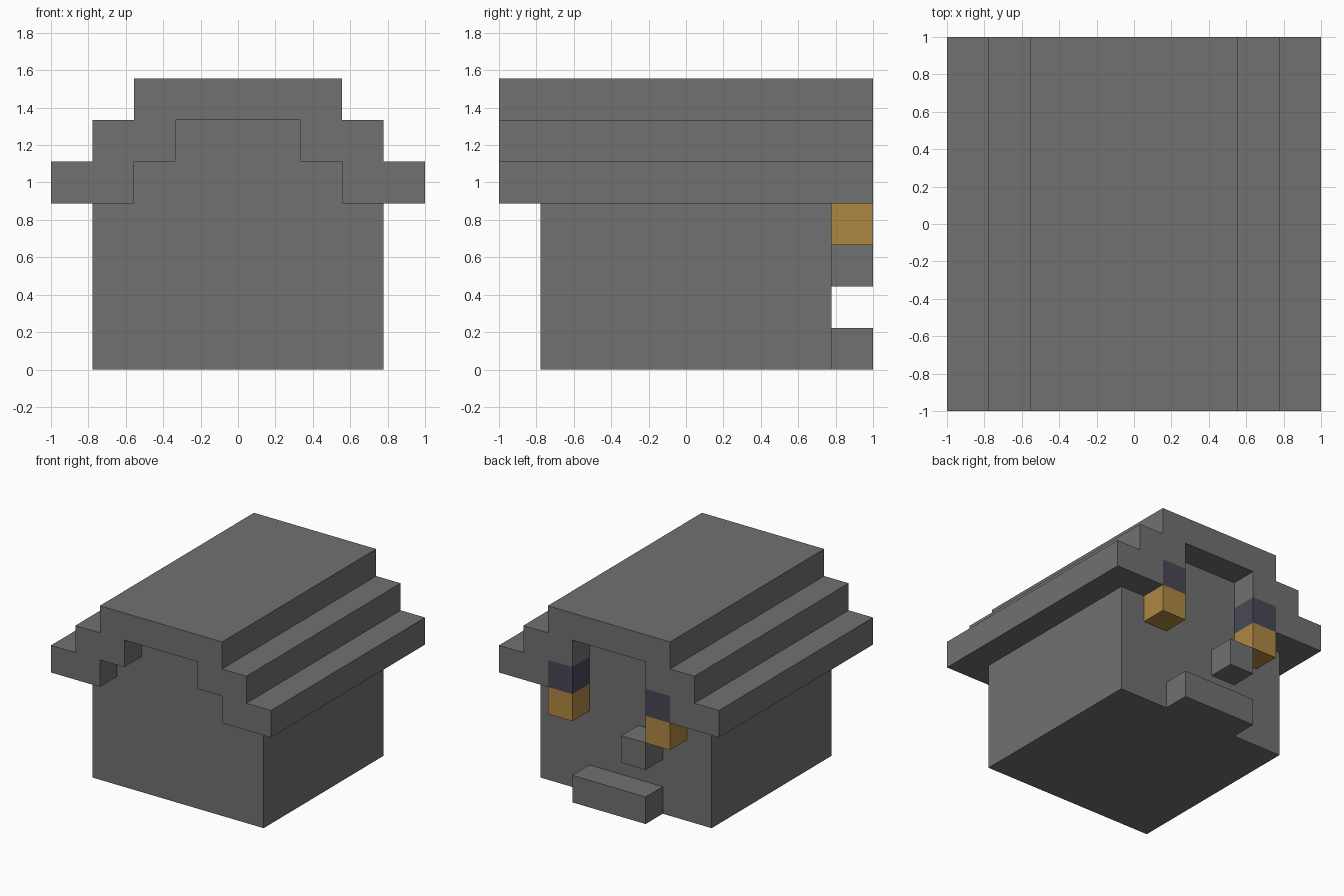
import bpy
import bmesh

U = 2 / 9  # one block of the grid

cube = bpy.data.objects.get("Cube")
if cube:
    bpy.data.objects.remove(cube, do_unlink=True)


def material(name, rgb):
    mat = bpy.data.materials.new(name)
    mat.use_nodes = True
    mat.diffuse_color = (*rgb, 1)
    mat.node_tree.nodes["Principled BSDF"].inputs["Base Color"].default_value = (*rgb, 1)
    return mat


stone = material("stone grey", (0.165, 0.165, 0.165))
amber = material("lamp amber", (0.43, 0.245, 0.056))
slate = material("dark slate", (0.067, 0.066, 0.092))


def extrude_profile(name, outline, y0, y1, mat):
    """Extrude an x-z outline, given in blocks, from y0 to y1."""
    bm = bmesh.new()
    face = bm.faces.new([bm.verts.new((x * U, y0 * U, z * U)) for x, z in outline])
    moved = bmesh.ops.extrude_face_region(bm, geom=[face])["geom"]
    verts = [v for v in moved if isinstance(v, bmesh.types.BMVert)]
    bmesh.ops.translate(bm, verts=verts, vec=(0, (y1 - y0) * U, 0))
    bmesh.ops.recalc_face_normals(bm, faces=bm.faces)
    mesh = bpy.data.meshes.new(name)
    bm.to_mesh(mesh)
    bm.free()
    mesh.materials.append(mat)
    obj = bpy.data.objects.new(name, mesh)
    bpy.context.collection.objects.link(obj)
    return obj


def block(name, x0, x1, z0, z1, mat):
    """Block standing out one unit from the back wall."""
    return extrude_profile(name, [(x0, z0), (x1, z0), (x1, z1), (x0, z1)], 3.5, 4.5, mat)


def mirrored(half):
    return half + [(-x, z) for x, z in reversed(half)]


# House body with its stepped gable
gable = [(2.5, 4), (2.5, 5), (1.5, 5), (1.5, 6)]
extrude_profile("house_body", mirrored([(3.5, 0), (3.5, 4)] + gable), -3.5, 3.5, stone)

# Stepped roof shell, overhanging all round
outer = [(4.5, 4), (4.5, 5), (3.5, 5), (3.5, 6), (2.5, 6), (2.5, 7)]
roof = mirrored(outer) + list(reversed(mirrored(gable)))
extrude_profile("stepped_roof", roof, -4.5, 4.5, stone)

# Lamps hanging under dark caps on the back wall
for side, x0 in (("left", 1.5), ("right", -2.5)):
    block(side + "_lamp", x0, x0 + 1, 3, 4, amber)
    block(side + "_lamp_cap", x0, x0 + 1, 4, 5, slate)

# Door handle and doorstep
block("door_handle", -1.5, -0.5, 2, 3, stone)
block("doorstep", -1.5, 1.5, 0, 1, stone)
